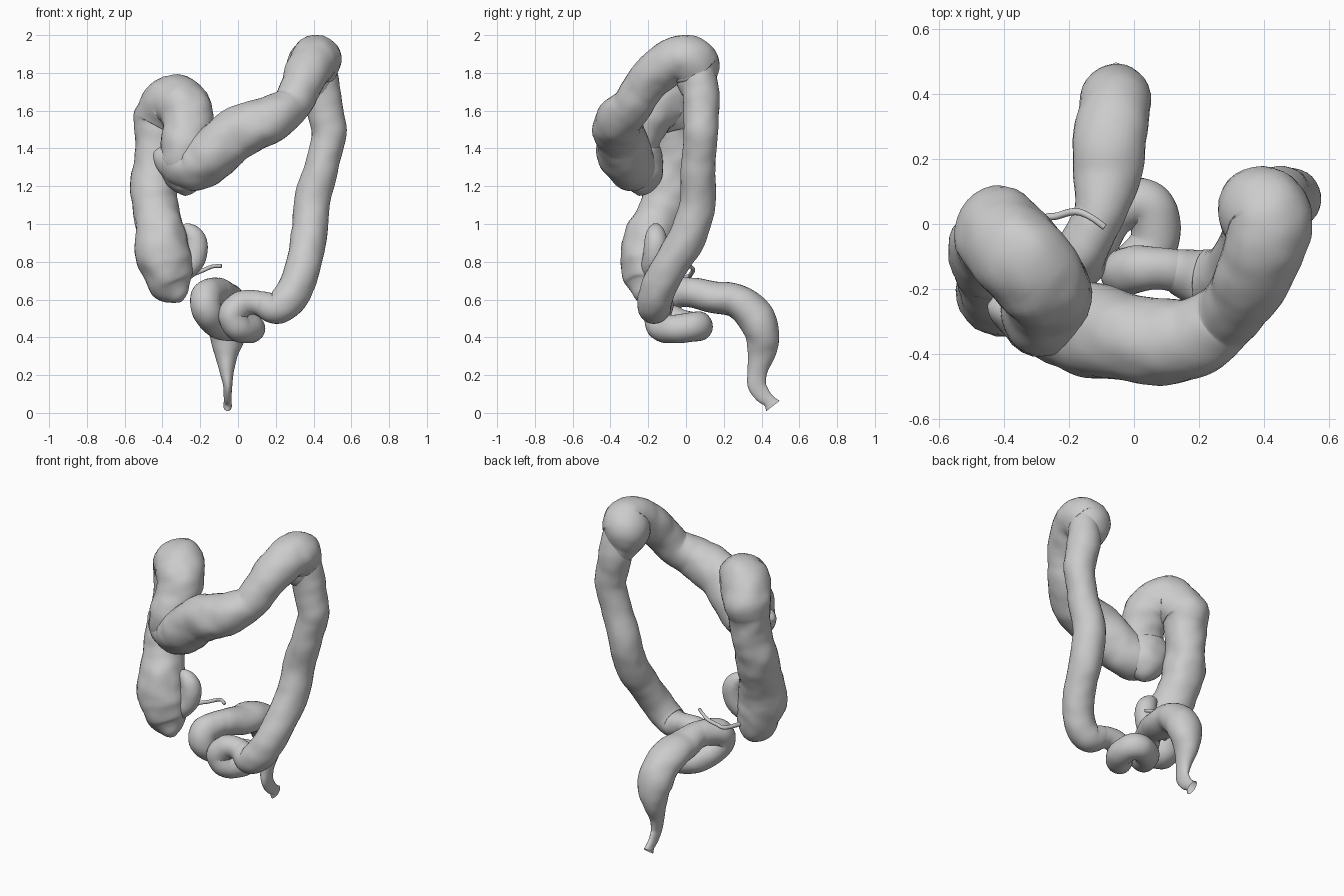
import bpy, math
from mathutils import Vector, noise


def spline(pts, steps):
    """Catmull-Rom through (x, y, z, radius, x squash) points."""
    pts = [tuple(p) + (1.0,) * (5 - len(p)) for p in pts]
    pts = [pts[0]] + pts + [pts[-1]]
    out = []
    for i in range(1, len(pts) - 2):
        a, b, c, d = pts[i - 1:i + 3]
        for k in range(steps):
            t = k / steps
            out.append([0.5 * (2 * q + (r - p) * t + (2 * p - 5 * q + 4 * r - s) * t * t
                               + (3 * q - p - 3 * r + s) * t ** 3)
                        for p, q, r, s in zip(a, b, c, d)])
    out.append(list(pts[-2]))
    return out


def tube(name, pts, steps=8, sides=28, bump=0.0, cap_start=True, cap_end=True):
    path = spline(pts, steps)
    cen = [Vector(p[:3]) for p in path]
    n = len(path)
    verts, faces = [], []
    normal = None
    for i, p in enumerate(path):
        tan = (cen[min(i + 1, n - 1)] - cen[max(i - 1, 0)]).normalized()
        if normal is None:
            normal = tan.orthogonal()
        normal = (normal - tan * normal.dot(tan)).normalized()
        side = tan.cross(normal)
        for j in range(sides):
            a = 2 * math.pi * j / sides
            d = normal * math.cos(a) + side * math.sin(a)
            r = max(p[3], 0.002)
            q = cen[i] + d * r
            r *= 1 + bump * (noise.noise(q * 7) + 0.5 * noise.noise(q * 15))
            d = d * r
            d.x *= p[4]
            verts.append(cen[i] + d)
    for i in range(n - 1):
        for j in range(sides):
            k = (j + 1) % sides
            faces.append((i * sides + j, i * sides + k,
                          (i + 1) * sides + k, (i + 1) * sides + j))
    if cap_start:
        faces.append(tuple(reversed(range(sides))))
    if cap_end:
        faces.append(tuple(range((n - 1) * sides, n * sides)))
    me = bpy.data.meshes.new(name)
    me.from_pydata(verts, [], faces)
    me.polygons.foreach_set("use_smooth", [True] * len(me.polygons))
    ob = bpy.data.objects.new(name, me)
    bpy.context.collection.objects.link(ob)
    return ob


# Cecum, ascending colon and the right-hand bend folding down in front
tube("ascending_colon", [
    (-0.30, -0.22, 0.59, 0.01), (-0.315, -0.22, 0.615, 0.06), (-0.355, -0.205, 0.68, 0.115),
    (-0.385, -0.205, 0.78, 0.138), (-0.405, -0.20, 0.90, 0.142), (-0.43, -0.14, 1.04, 0.122),
    (-0.445, -0.09, 1.18, 0.124), (-0.435, -0.05, 1.33, 0.115), (-0.425, -0.035, 1.47, 0.125),
    (-0.41, -0.03, 1.56, 0.142), (-0.345, -0.105, 1.643, 0.15), (-0.285, -0.18, 1.61, 0.144),
    (-0.265, -0.235, 1.52, 0.13), (-0.275, -0.27, 1.42, 0.134), (-0.285, -0.255, 1.33, 0.142),
    (-0.285, -0.24, 1.25, 0.118), (-0.28, -0.245, 1.18, 0.065), (-0.28, -0.25, 1.15, 0.005)],
    bump=0.1)

# Transverse colon rising to the wide left-hand bend
tube("transverse_colon", [
    (-0.45, -0.25, 1.365, 0.005), (-0.425, -0.255, 1.36, 0.05), (-0.35, -0.265, 1.335, 0.105),
    (-0.25, -0.285, 1.31, 0.135), (-0.14, -0.325, 1.37, 0.142), (-0.03, -0.35, 1.465, 0.138),
    (0.08, -0.36, 1.515, 0.135), (0.19, -0.345, 1.565, 0.123), (0.28, -0.285, 1.62, 0.105),
    (0.325, -0.235, 1.71, 0.107), (0.36, -0.17, 1.79, 0.115), (0.40, -0.07, 1.86, 0.126),
    (0.415, 0.005, 1.866, 0.134), (0.39, 0.045, 1.82, 0.138), (0.41, 0.06, 1.74, 0.105),
    (0.43, 0.07, 1.67, 0.07), (0.44, 0.07, 1.64, 0.01)],
    bump=0.08)

# Descending colon
tube("descending_colon", [
    (0.42, 0.03, 1.90, 0.07), (0.43, 0.06, 1.81, 0.092), (0.445, 0.08, 1.70, 0.098),
    (0.468, 0.08, 1.58, 0.095), (0.483, 0.08, 1.46, 0.09), (0.445, 0.065, 1.32, 0.09),
    (0.393, 0.06, 1.12, 0.095), (0.38, 0.02, 0.96, 0.097), (0.355, -0.06, 0.82, 0.094),
    (0.315, -0.13, 0.69, 0.093), (0.265, -0.165, 0.60, 0.092), (0.20, -0.165, 0.555, 0.085),
    (0.13, -0.145, 0.575, 0.068), (0.09, -0.14, 0.585, 0.055)], bump=0.07)

# Sigmoid coil: front arch, lower loop, upper left lobe
tube("sigmoid_colon", [
    (0.16, -0.15, 0.56, 0.068), (0.09, -0.138, 0.583, 0.065), (0.02, -0.138, 0.575, 0.073),
    (-0.03, -0.15, 0.52, 0.073), (0.0, -0.13, 0.455, 0.075), (0.06, -0.06, 0.445, 0.076),
    (0.06, 0.03, 0.455, 0.078), (0.01, 0.065, 0.46, 0.077), (-0.07, 0.03, 0.46, 0.076),
    (-0.125, -0.06, 0.485, 0.077), (-0.168, -0.12, 0.55, 0.08), (-0.17, -0.10, 0.615, 0.082),
    (-0.135, -0.03, 0.637, 0.078), (-0.105, 0.04, 0.637, 0.077)], bump=0.06)

# Rectum narrowing to a flattened canal with an open end
tube("rectum", [
    (-0.145, -0.06, 0.635, 0.072), (-0.105, 0.04, 0.635, 0.08), (-0.082, 0.15, 0.61, 0.085, 1.25),
    (-0.075, 0.26, 0.592, 0.09, 1.25), (-0.06, 0.35, 0.53, 0.098, 1.12),
    (-0.055, 0.402, 0.43, 0.094, 1.1), (-0.062, 0.40, 0.33, 0.078, 0.9),
    (-0.06, 0.38, 0.23, 0.055, 0.75), (-0.055, 0.375, 0.15, 0.049, 0.5),
    (-0.055, 0.405, 0.095, 0.042, 0.5), (-0.055, 0.44, 0.063, 0.034, 0.6),
    (-0.055, 0.461, 0.037, 0.045, 0.5)],
    bump=0.06, cap_end=False)

# Small intestine stump curling against the cecum
tube("ileum_stump", [
    (-0.30, -0.19, 0.71, 0.03), (-0.265, -0.18, 0.765, 0.055), (-0.23, -0.165, 0.83, 0.063),
    (-0.225, -0.16, 0.90, 0.062), (-0.245, -0.16, 0.945, 0.052), (-0.28, -0.16, 0.98, 0.03),
    (-0.295, -0.16, 0.99, 0.005)], bump=0.05)

# Thin appendix curling behind the cecum
tube("appendix", [
    (-0.32, -0.12, 0.71, 0.014), (-0.285, 0.005, 0.72, 0.012), (-0.235, 0.025, 0.735, 0.011),
    (-0.18, 0.038, 0.757, 0.011), (-0.135, 0.022, 0.775, 0.010), (-0.09, -0.01, 0.778, 0.010)],
    sides=12)
